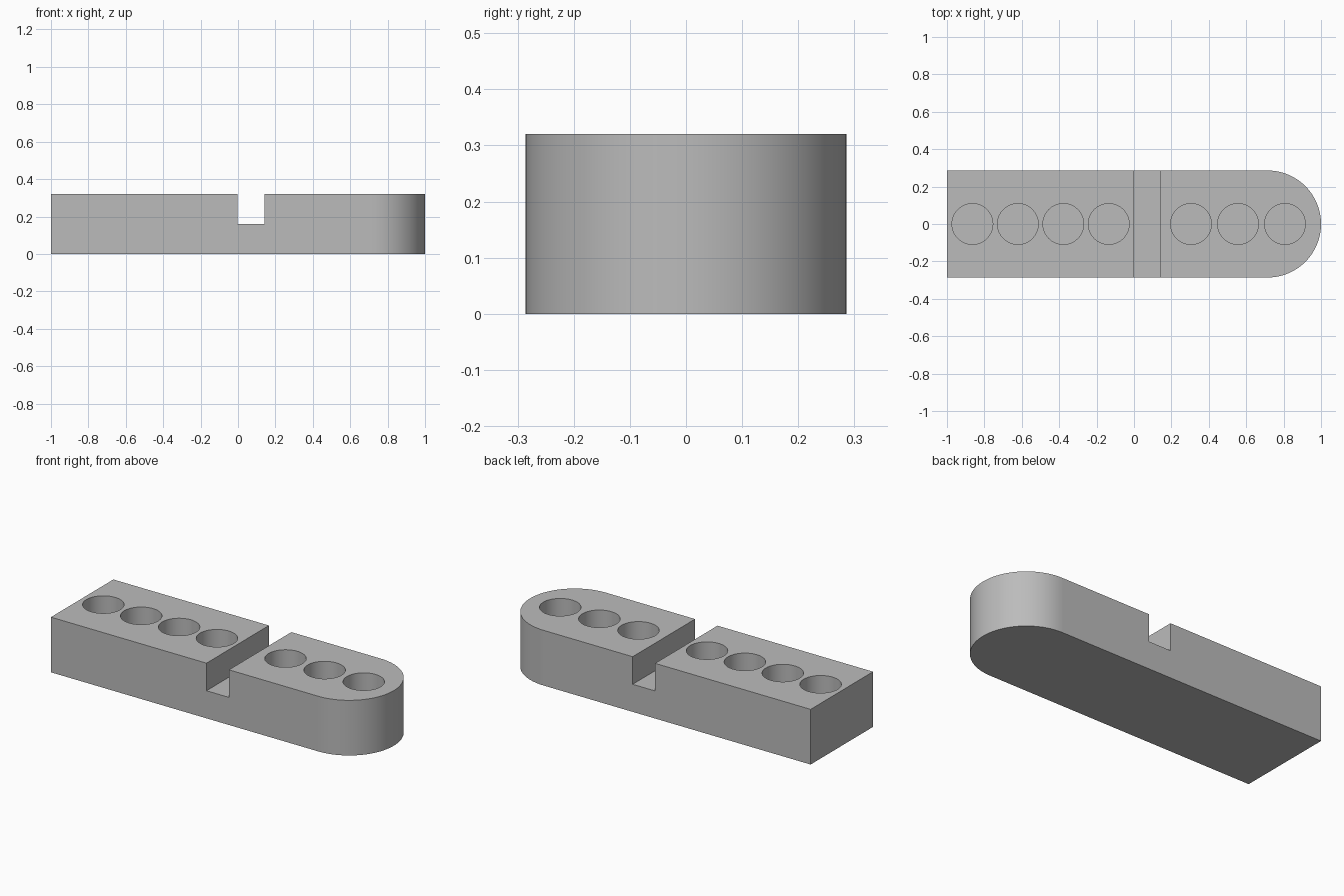
import bpy, bmesh
from math import cos, sin, pi

HEIGHT, HALF_WIDTH, ARC_X = 0.32, 0.286, 0.714
SLOT_X, SLOT_WIDTH, SLOT_FLOOR = 0.07, 0.144, 0.16
HOLE_RADIUS, HOLE_FLOOR = 0.109, 0.12
HOLE_XS = [-0.864 + 0.243 * i for i in range(4)] + [0.305 + 0.251 * i for i in range(3)]

cube = bpy.data.objects.get("Cube")
if cube:
    bpy.data.objects.remove(cube, do_unlink=True)

grey = bpy.data.materials.new("plain_grey")
grey.use_nodes = True
colour = (0.5, 0.5, 0.5, 1)
grey.diffuse_color = colour
grey.node_tree.nodes["Principled BSDF"].inputs["Base Color"].default_value = colour


def prism(name, outline, bottom, top):
    """Extrude a counter-clockwise outline between two heights."""
    bm = bmesh.new()
    face = bm.faces.new([bm.verts.new((x, y, bottom)) for x, y in outline])
    lifted = bmesh.ops.extrude_face_region(bm, geom=[face])["geom"]
    verts = [v for v in lifted if isinstance(v, bmesh.types.BMVert)]
    bmesh.ops.translate(bm, verts=verts, vec=(0, 0, top - bottom))
    bmesh.ops.recalc_face_normals(bm, faces=bm.faces)
    mesh = bpy.data.meshes.new(name)
    bm.to_mesh(mesh)
    bm.free()
    mesh.materials.append(grey)
    obj = bpy.data.objects.new(name, mesh)
    bpy.context.collection.objects.link(obj)
    return obj


def arc(x, radius, start, end, steps):
    angles = [start + (end - start) * i / steps for i in range(steps + 1)]
    return [(x + radius * cos(a), radius * sin(a)) for a in angles]


# Block with one square end and one round end
outline = [(-1, HALF_WIDTH), (-1, -HALF_WIDTH)] + arc(ARC_X, HALF_WIDTH, -pi / 2, pi / 2, 48)
block = prism("holder_block", outline, 0, HEIGHT)

# Cross slot and round pockets
x0, x1 = SLOT_X - SLOT_WIDTH / 2, SLOT_X + SLOT_WIDTH / 2
cutters = [prism("slot_cutter", [(x0, -1), (x1, -1), (x1, 1), (x0, 1)], SLOT_FLOOR, 1)]
for x in HOLE_XS:
    cutters.append(prism("hole_cutter", arc(x, HOLE_RADIUS, 0, 2 * pi, 64)[:-1], HOLE_FLOOR, 1))

for cutter in cutters:
    cutter.hide_render = True
    cut = block.modifiers.new("cut", "BOOLEAN")
    cut.operation = "DIFFERENCE"
    cut.solver = "EXACT"
    cut.object = cutter

# Bake the cuts, then drop the cutters
evaluated = block.evaluated_get(bpy.context.evaluated_depsgraph_get())
baked = bpy.data.meshes.new_from_object(evaluated)
block.modifiers.clear()
block.data = baked
for cutter in cutters:
    bpy.data.objects.remove(cutter, do_unlink=True)

# Smooth only the narrow strips of the curved walls
for face in baked.polygons:
    face.use_smooth = face.area < 0.01 and abs(face.normal.z) < 0.5
